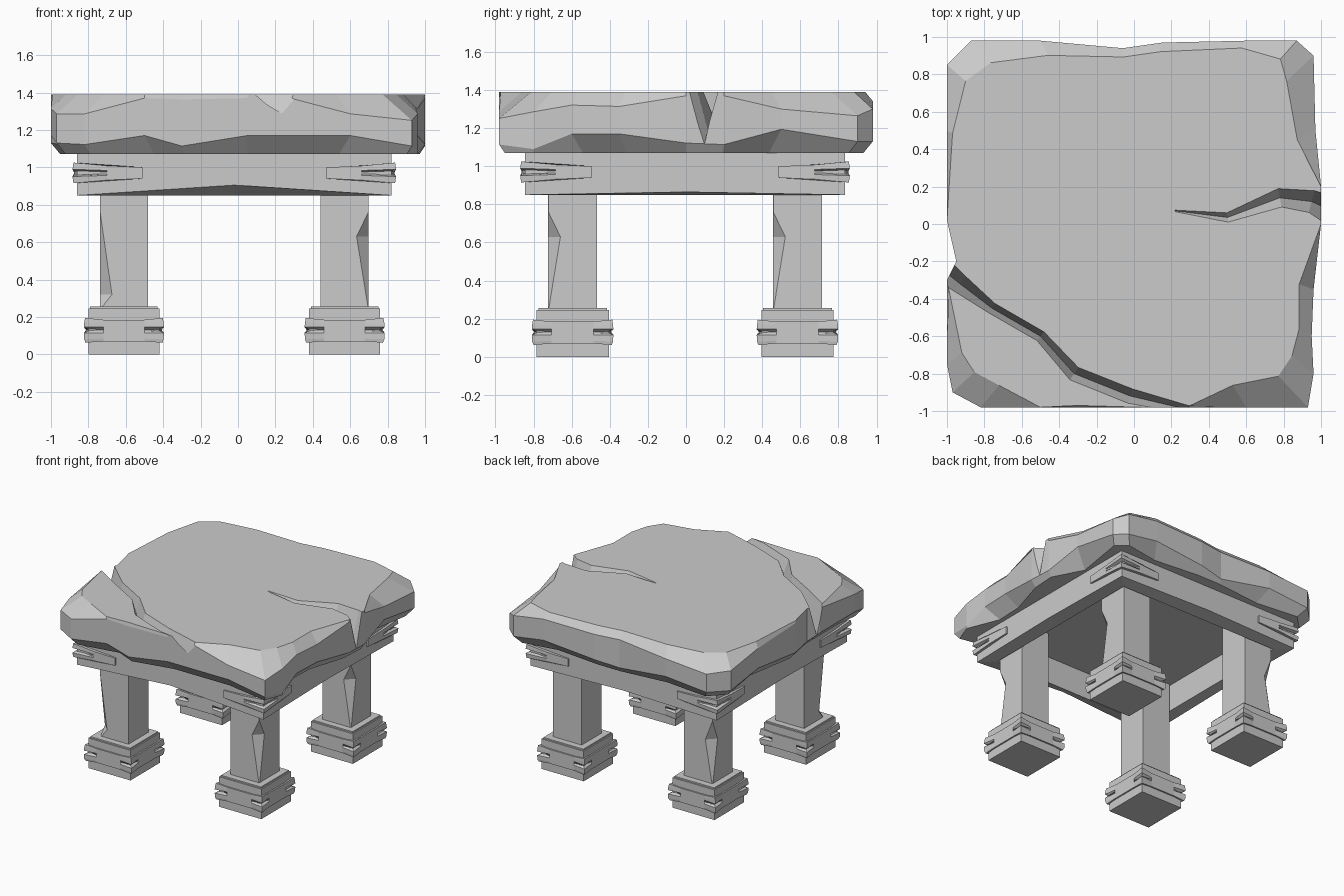
import bpy, bmesh
from mathutils import Vector

cube = bpy.data.objects.get("Cube")
if cube:
    bpy.data.objects.remove(cube, do_unlink=True)

stone = bpy.data.materials.new("grey_stone")
stone.use_nodes = True
GREY = (0.6, 0.6, 0.6, 1)
stone.diffuse_color = GREY
stone.node_tree.nodes["Principled BSDF"].inputs["Base Color"].default_value = GREY


def loft(name, rings):
    """Closed solid skinned through rings with equal point counts."""
    bm = bmesh.new()
    loops = [[bm.verts.new(p) for p in ring] for ring in rings]
    n = len(loops[0])
    for a, b in zip(loops, loops[1:]):
        for i in range(n):
            j = (i + 1) % n
            bm.faces.new((a[i], a[j], b[j], b[i]))
    bm.faces.new(loops[0][::-1])
    bm.faces.new(loops[-1])
    bmesh.ops.recalc_face_normals(bm, faces=bm.faces[:])
    mesh = bpy.data.meshes.new(name)
    bm.to_mesh(mesh)
    bm.free()
    mesh.materials.append(stone)
    obj = bpy.data.objects.new(name, mesh)
    bpy.context.collection.objects.link(obj)
    return obj


def box(name, cx, cy, half, z0, z1):
    corners = ((-1, -1), (1, -1), (1, 1), (-1, 1))
    return loft(name, [[(cx + half * a, cy + half * b, z) for a, b in corners]
                       for z in (z0, z1)])


# Rough slab: outline x, y, then how far the top and bottom edges are chipped in
TOP, BOTTOM = 1.39, 1.07
outline = [
    (-.82, -.98, .12, .04), (-.5, -.98, 0, .1), (-.3, -.98, .01, .03),
    (.05, -.98, 0, .1), (.28, -.98, 0, .1), (.6, -.98, .12, .1),
    (.93, -.98, .17, .03), (.96, -.8, .12, 0), (.95, -.6, .07, .1),
    (.96, -.35, .08, .1), (1, 0, 0, .04), (1, .2, 0, .03),
    (.97, .5, .1, .13), (.96, .9, .15, .05), (.87, .98, .1, .05),
    (.6, .98, .04, .1), (.15, .97, .05, .05), (-.06, .94, .05, .02),
    (-.5, .98, .08, .1), (-.87, .98, .12, .06), (-1, .85, .1, .06),
    (-1, .5, .03, .12), (-1, .02, 0, .05), (-.95, -.2, 0, .04),
    (-1, -.3, 0, .1), (-1, -.75, .08, .1), (-.97, -.9, .12, .05),
]
slab = loft("slab", [
    [(x * (1 - b), y * (1 - b), BOTTOM) for x, y, t, b in outline],
    [(x, y, BOTTOM + .02 + b * .8) for x, y, t, b in outline],
    [(x, y, TOP - .02 - t * .7) for x, y, t, b in outline],
    [(x * (1 - t), y * (1 - t), TOP) for x, y, t, b in outline],
])


def carve_crack(path):
    """Cut a V groove along points of x, y, half width and depth."""
    pts = [Vector(p[:2]) for p in path]
    rings = []
    for i, (x, y, w, d) in enumerate(path):
        along = pts[min(i + 1, len(pts) - 1)] - pts[max(i - 1, 0)]
        side = Vector((-along.y, along.x)).normalized() * w
        a, b = pts[i] + side, pts[i] - side
        rings.append([(a.x, a.y, TOP), (a.x, a.y, TOP + .1), (b.x, b.y, TOP + .1),
                      (b.x, b.y, TOP), (x, y, TOP - d)])
    cutter = loft("crack_cutter", rings)
    cutter.hide_render = True
    mod = slab.modifiers.new("crack", 'BOOLEAN')
    mod.operation = 'DIFFERENCE'
    mod.solver = 'EXACT'
    mod.object = cutter
    bpy.context.view_layer.objects.active = slab
    bpy.ops.object.modifier_apply(modifier=mod.name)
    bpy.data.objects.remove(cutter, do_unlink=True)


# Broken front corner, then the split in the side
carve_crack([(-1.08, -.2, .07, .3), (-.93, -.32, .05, .2), (-.76, -.45, .03, .12),
             (-.5, -.6, .03, .11), (-.32, -.8, .04, .11), (-.02, -.92, .04, .11),
             (.32, -1, .02, .1)])
carve_crack([(.22, .07, .004, .01), (.5, .035, .025, .05), (.78, .14, .05, .12),
             (.95, .12, .06, .22), (1.08, .06, .08, .36)])

# Hollow frame: four mitred beams, the front one worn along its lower edge
FX, FY, HALF, THICK = -.02, -.005, .84, .11


def turn(u, v, quarter):
    for _ in range(quarter):
        u, v = -v, u
    return FX + u, FY + v


sides = ("front", "right", "back", "left")
for q, (side, wear) in enumerate(zip(sides, (.055, .015, .02, .015))):
    rings = []
    for s, worn in ((-1, 0), (0, wear), (1, 0)):
        outer = turn(s * HALF, -HALF, q)
        inner = turn(s * (HALF - THICK), THICK - HALF, q)
        rings.append([(*outer, 1.08), (*outer, .85 + worn),
                      (*inner, .85), (*inner, 1.08)])
    loft(side + "_beam", rings)

# Split bindings wrapped around the frame corners
for q, side in enumerate(sides):
    rings = []
    for spread, out in ((-1, .02), (-.35, .025), (-.15, -.01),
                        (.15, -.01), (.35, .025), (1, .02)):
        end, mid, tip = .49, .68, HALF + out
        face = HALF + .012
        zc = .97
        ring = []
        for u, v, tall in ((end, -face, .03), (mid, -face - .006, .038),
                           (tip, -tip, .055), (face + .006, -mid, .038),
                           (face, -end, .03), (HALF - .04, -end, .03),
                           (HALF - .04, .04 - HALF, .05), (end, .04 - HALF, .03)):
            ring.append((*turn(u, v, q), zc + spread * tall))
        rings.append(ring)
    loft(side + "_corner_binding", rings)


# Leg with one chipped edge
def leg(name, cx, cy, chip_x, chip_y, apex):
    h = .129
    rings = []
    for z, c in ((.24, .002), (apex, .065), (.76, .002), (1.08, .002)):
        ring = [(h, h - c), (h - c, h), (-h, h), (-h, -h), (h, -h)]
        rings.append([(cx + chip_x * a, cy + chip_y * b, z) for a, b in ring])
    loft(name, rings)


# Foot binding: corners flare out and are split by a slit
def foot_binding(name, cx, cy):
    rings = []
    for z, out, bow in ((.062, .205, .008), (.08, .212, .004), (.115, .214, 0),
                        (.13, .18, 0), (.145, .214, 0), (.17, .212, -.004),
                        (.195, .208, -.01)):
        ring = []
        for ax, ay in ((1, 0), (0, 1), (-1, 0), (0, -1)):
            for s in (-1, -.5, .5):
                d = out if s == -1 else .202
                u = s * (out if s == -1 else .22)
                ring.append((cx + ax * d - ay * u, cy + ay * d + ax * u,
                             z + (0 if s == -1 else bow)))
        rings.append(ring)
    loft(name, rings)


for name, x, y, chip_x, chip_y, apex in (
        ("front_right", .57, -.595, 1, -1, .63),
        ("back_right", .57, .585, 1, -1, .63),
        ("front_left", -.61, -.595, -1, -1, .32),
        ("back_left", -.61, .585, -1, 1, .6)):
    leg(name + "_leg", x, y, chip_x, chip_y, apex)
    box(name + "_foot", x, y, .19, 0, .245)
    box(name + "_foot_cap", x, y, .18, .24, .256)
    foot_binding(name + "_foot_binding", x, y)
